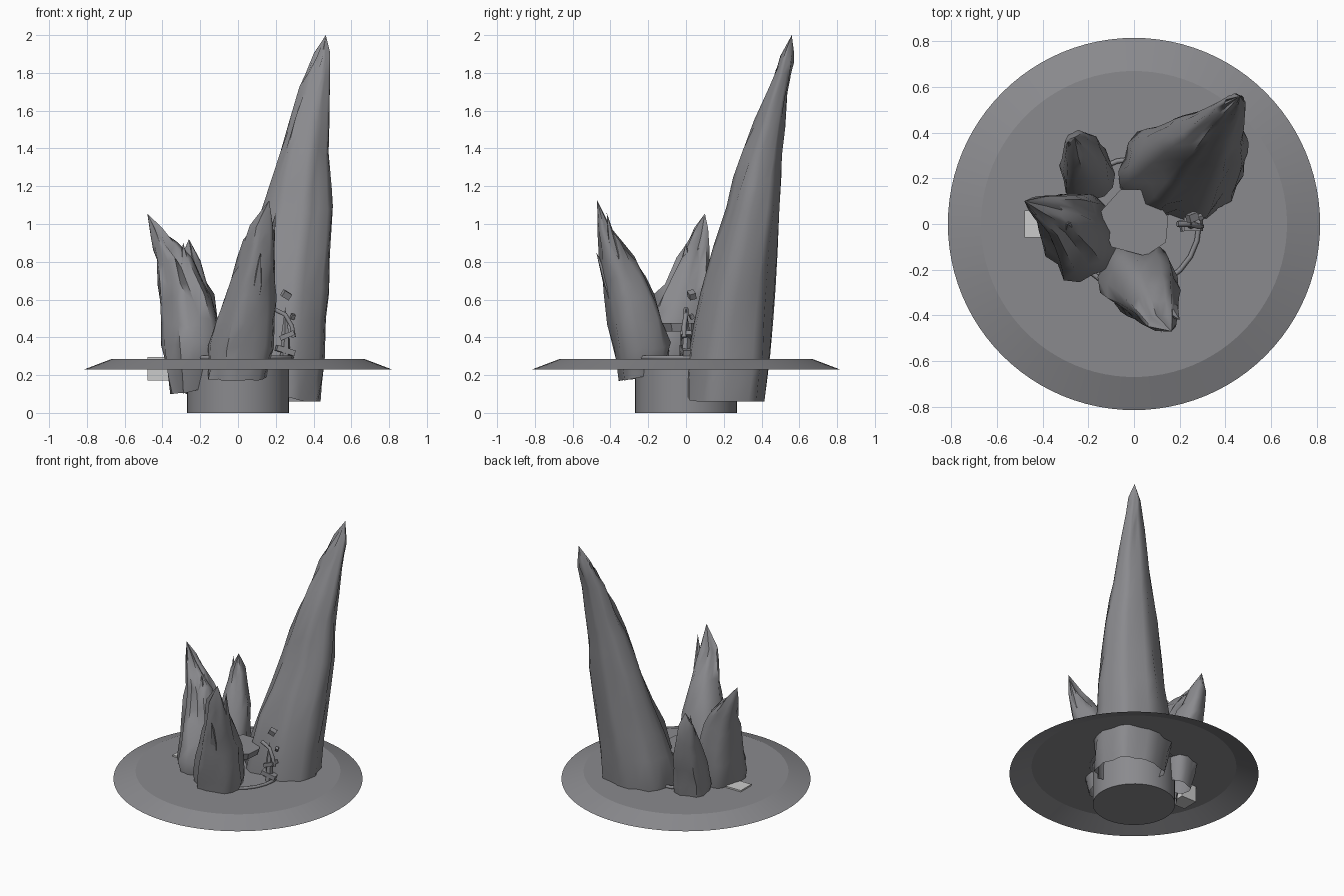
import bpy, bmesh, math, random
from mathutils import Vector

if "Cube" in bpy.data.objects:
    bpy.data.objects.remove(bpy.data.objects["Cube"])

random.seed(11)


def material(name, rgb):
    m = bpy.data.materials.new(name)
    m.diffuse_color = (*rgb, 1)
    m.use_nodes = True
    m.node_tree.nodes["Principled BSDF"].inputs["Base Color"].default_value = m.diffuse_color
    return m


STONE = material("dark_stone", (.255, .255, .27))
PALE = material("pale", (.62, .62, .6))


def finish(name, bm, smooth=None):
    me = bpy.data.meshes.new(name)
    bmesh.ops.recalc_face_normals(bm, faces=bm.faces)
    bm.to_mesh(me)
    bm.free()
    me.materials.append(STONE)
    ob = bpy.data.objects.new(name, me)
    bpy.context.collection.objects.link(ob)
    if smooth:
        bpy.context.view_layer.objects.active = ob
        bpy.ops.object.select_all(action='DESELECT')
        ob.select_set(True)
        bpy.ops.object.shade_smooth_by_angle(angle=math.radians(smooth))
    return ob


def bridge(bm, a, b):
    n = len(a)
    for i in range(n):
        bm.faces.new((a[i], a[(i + 1) % n], b[(i + 1) % n], b[i]))


def lathe(name, profile, n, bottom=True):
    bm = bmesh.new()
    rings = [[bm.verts.new((r * math.cos(2 * math.pi * i / n),
                            r * math.sin(2 * math.pi * i / n), z))
              for i in range(n)] for r, z in profile]
    for a, b in zip(rings, rings[1:]):
        bridge(bm, a, b)
    if bottom:
        bm.faces.new(rings[0])
    bm.faces.new(rings[-1])
    return finish(name, bm, 12)


def boxy(v, p):   # squarer than a plain ellipse when p < 1
    return math.copysign(abs(v) ** p, v)


def spike(name, rings, tip, n=16, rough=0.13):
    """Fluted rock; each ring is z, x0, x1, y0, y1. Open at the buried base."""
    bm = bmesh.new()
    groove = [1.04 - rough * (i % 3 == 1) * random.uniform(0.6, 1.6) for i in range(n)]
    fine = []
    for a, b in zip(rings, rings[1:]):
        fine += [a, [(p + q) / 2 for p, q in zip(a, b)]]
    fine.append(rings[-1])
    loops = []
    for k, (z, x0, x1, y0, y1) in enumerate(fine):
        p = 0.83 + 0.17 * min(1, k / 5)   # squarer low down
        loop = []
        for i in range(n):
            t = 2 * math.pi * i / n
            r = groove[i] + random.uniform(-0.5, 0.3) * rough
            x = (x0 + x1) / 2 + (x1 - x0) / 2 * r * boxy(math.cos(t), p)
            y = (y0 + y1) / 2 + (y1 - y0) / 2 * r * boxy(math.sin(t), p)
            jig = random.uniform(-.03, .03)
            if k == 0:   # base edge rises toward the middle
                jig = 0.1 * max(0, 1 - math.hypot(x, y) / 0.35)
            loop.append(bm.verts.new((x, y, z + jig)))
        loops.append(loop)
    for a, b in zip(loops, loops[1:]):
        bridge(bm, a, b)
    top = bm.verts.new(tip)
    for i in range(n):
        bm.faces.new((loops[-1][i], loops[-1][(i + 1) % n], top))
    return finish(name, bm, 52)


def shard(name, base, tip, r, n=5):
    """Small splinter growing out of a rock."""
    bm = bmesh.new()
    base, tip = Vector(base), Vector(tip)
    levels = []
    for f, s in ((0, 1), (0.5, 0.8)):
        c = base.lerp(tip, f)
        levels.append([bm.verts.new(c + Vector((
            r * s * math.cos(2 * math.pi * i / n + f),
            r * s * math.sin(2 * math.pi * i / n + f), 0))) for i in range(n)])
    top = bm.verts.new(tip)
    a, b = levels
    bridge(bm, a, b)
    for i in range(n):
        bm.faces.new((b[i], b[(i + 1) % n], top))
    bm.faces.new(a)
    return finish(name, bm, 50)


def tube(name, pts, r, cyclic=False):
    cu = bpy.data.curves.new(name, 'CURVE')
    cu.dimensions = '3D'
    cu.bevel_depth = r
    cu.bevel_resolution = 1
    cu.use_fill_caps = True
    sp = cu.splines.new('POLY')
    sp.points.add(len(pts) - 1)
    for p, co in zip(sp.points, pts):
        p.co = (*co, 1)
    sp.use_cyclic_u = cyclic
    cu.materials.append(STONE)
    ob = bpy.data.objects.new(name, cu)
    bpy.context.collection.objects.link(ob)
    return ob


def box(name, loc, size, rot=(0, 0, 0), mat=STONE):
    bpy.ops.mesh.primitive_cube_add(size=1, location=loc, rotation=rot)
    ob = bpy.context.object
    ob.name = name
    ob.scale = size
    ob.data.materials.append(mat)
    return ob


# Base: round foot and bevelled shell platform, open underneath
lathe("foot", [(0.27, 0), (0.27, 0.28)], 48)
lathe("platform", [(0.815, 0.23), (0.67, 0.285)], 96, bottom=False)

# Main leaning spike
spike("tall_spike", [
    (.06, .0, .43, .01, .41), (.3, -.06, .455, .015, .445),
    (.65, .02, .475, .08, .465), (1.07, .13, .495, .215, .49),
    (1.37, .22, .478, .295, .508), (1.7, .325, .485, .43, .535),
    (1.88, .4, .487, .5, .57)], (.465, .56, 2.0), n=22, rough=0.08)

# Three smaller spikes
spike("front_spike", [
    (.17, -.16, .14, -.35, -.11), (.35, -.15, .18, -.385, -.08),
    (.6, -.08, .195, -.43, -.15), (.8, .0, .19, -.455, -.26),
    (.98, .06, .185, -.47, -.4)], (.165, -.47, 1.125))
spike("left_spike", [
    (.1, -.35, -.12, -.18, .08), (.35, -.395, -.08, -.25, .13),
    (.6, -.41, -.14, -.16, .14), (.8, -.43, -.24, -.05, .13),
    (.96, -.465, -.39, .04, .12)], (-.48, .1, 1.055))
spike("back_left_spike", [
    (.1, -.28, -.11, .12, .29), (.35, -.325, -.08, .1, .34),
    (.6, -.315, -.13, .18, .395), (.8, -.3, -.2, .29, .41)],
    (-.26, .38, .92), n=13)

# Splinters beside the main tips, rooted inside the rocks
shard("front_splinter", (.12, -.33, .6), (.2, -.42, 1.06), .045)
shard("front_low_splinter", (.08, -.34, .5), (.12, -.475, .85), .04)
shard("left_splinter", (-.27, -.01, .5), (-.29, .0, .9), .07)
shard("back_splinter", (-.25, .31, .55), (-.29, .36, .9), .04)

# Central stone slab on a slim stem
bm = bmesh.new()
outline = [(-.15, .05), (-.1, -.1), (.05, -.14), (.14, -.08), (.15, .03), (.06, .15), (-.06, .15)]
low = [bm.verts.new((x * .9, y * .9, .43)) for x, y in outline]
high = [bm.verts.new((x, y, .475)) for x, y in outline]
bridge(bm, low, high)
bm.faces.new(low)
bm.faces.new(high)
finish("centre_slab", bm)
shard("slab_stem", (0, 0, .28), (0, 0, .47), .04, 6)

# Floor ring around the foot
tube("floor_ring", [(.285 * math.cos(i * math.pi / 12), .285 * math.sin(i * math.pi / 12), .293)
                    for i in range(24)], .011, True)

# Small bracket, post and loose stones on the right
tube("curved_bracket", [(.19, .0, .55), (.25, .0, .52), (.285, -.01, .46), (.295, -.01, .4)], .013)
shard("right_post", (.25, .0, .285), (.25, .0, .56), .028, 6)
box("post_block", (.25, .0, .33), (.1, .05, .03), (0, .3, .2))
box("post_cap", (.26, .0, .41), (.08, .06, .025), (0, -.4, 0))
box("loose_stone", (.255, .03, .625), (.045, .035, .035), (.3, .5, .4))
box("small_stone", (.29, .03, .51), (.02, .02, .025), (.5, .2, .4))

# Pale block set into the platform
box("pale_block", (-.42, 0, .233), (.12, .12, .125), mat=PALE)
